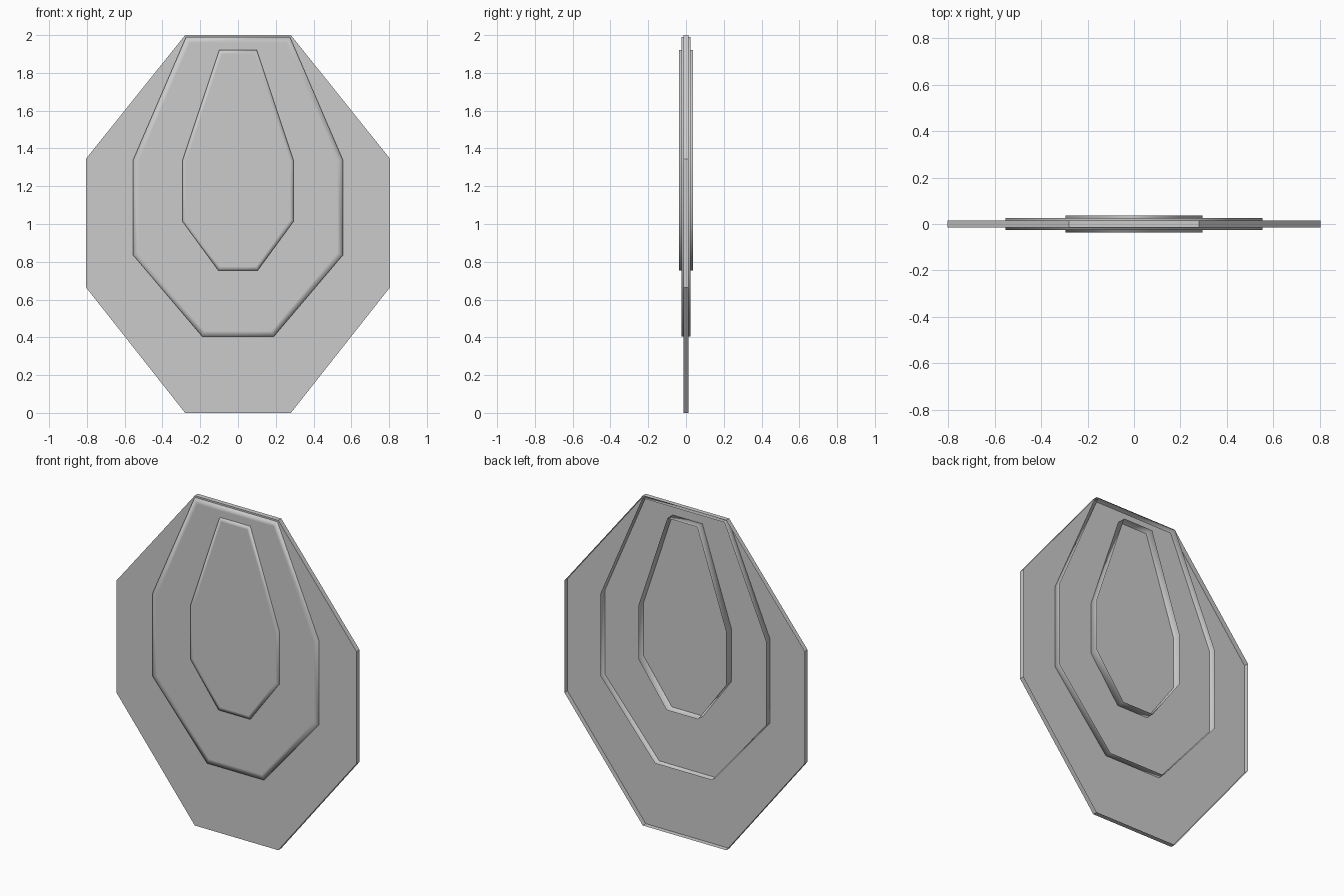
import bpy, bmesh

if "Cube" in bpy.data.objects:
    bpy.data.objects.remove(bpy.data.objects["Cube"])


def pan(name, half_outline, depth, rim=0.0):
    """Shallow open-backed tray: flat front face plus a wall running to the back."""
    outline = [(x, z) for x, z in half_outline] + [(-x, z) for x, z in reversed(half_outline)]
    bm = bmesh.new()
    front = [bm.verts.new((x, -depth, z)) for x, z in outline]
    back = [bm.verts.new((x, depth, z)) for x, z in outline]
    face = bm.faces.new(front)
    n = len(outline)
    for i in range(n):
        j = (i + 1) % n
        bm.faces.new((front[j], front[i], back[i], back[j]))
    bm.normal_update()
    # narrow rim that carries the soft shaded border
    if rim:
        bmesh.ops.inset_individual(bm, faces=[face], thickness=rim, use_even_offset=True)
    for f in bm.faces:
        f.smooth = rim > 0
    mesh = bpy.data.meshes.new(name)
    bm.to_mesh(mesh)
    bm.free()
    obj = bpy.data.objects.new(name, mesh)
    bpy.context.collection.objects.link(obj)
    return obj


# Right-hand halves of the outlines (x, z), bottom to top
pan("outer_plate", [(.28, 0), (.805, .665), (.805, 1.345), (.28, 2)], .0145)
pan("middle_plate", [(.19, .405), (.555, .835), (.555, 1.34), (.275, 1.99)], .025, .03)
pan("inner_plate", [(.105, .755), (.295, 1.015), (.295, 1.335), (.10, 1.92)], .036, .02)
